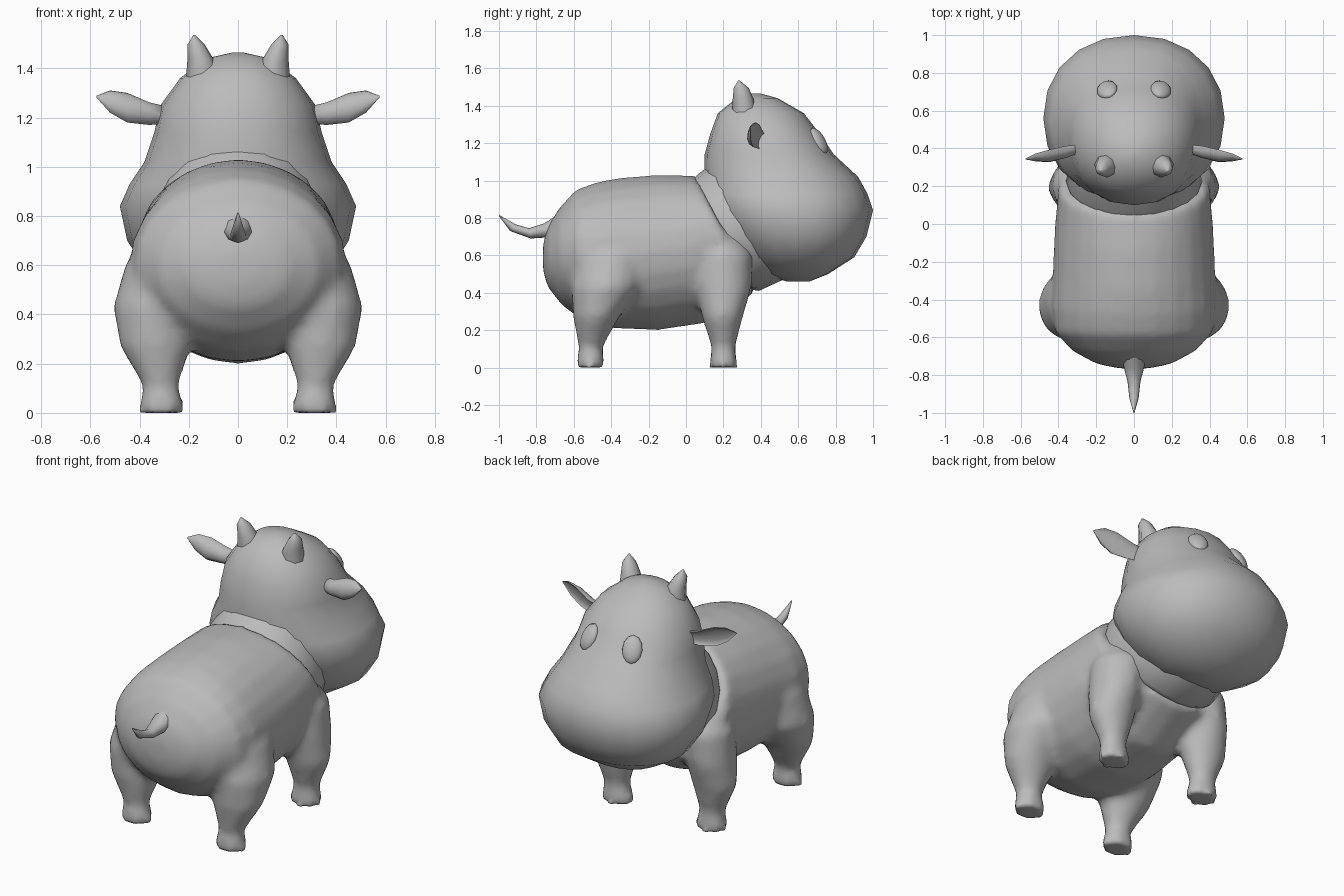
import bpy, bmesh
from math import sin, cos, pi, radians
from mathutils import Vector

if "Cube" in bpy.data.objects:
    bpy.data.objects.remove(bpy.data.objects["Cube"])

grey = bpy.data.materials.new("plain grey")
grey.use_nodes = True
COLOUR = (0.5, 0.5, 0.5, 1)
grey.diffuse_color = COLOUR
next(n for n in grey.node_tree.nodes if n.type == "BSDF_PRINCIPLED").inputs["Base Color"].default_value = COLOUR


def loft(bm, rings, sides=16, power=1.0, cup=False):
    """Skin rings of (centre, u, v); cup folds the +v half inward."""
    loops = []
    for c, u, v in rings:
        loop = []
        for i in range(sides):
            a = 2 * pi * i / sides
            cu, sv = cos(a), sin(a)
            cu = abs(cu) ** power * (1 if cu > 0 else -1)
            sv = abs(sv) ** power * (1 if sv > 0 else -1)
            if cup and sv > 0:
                sv *= -0.35
            loop.append(bm.verts.new(Vector(c) + Vector(u) * cu + Vector(v) * sv))
        loops.append(loop)
    for a, b in zip(loops, loops[1:]):
        for i in range(sides):
            j = (i + 1) % sides
            bm.faces.new((a[i], a[j], b[j], b[i]))
    bm.faces.new(loops[0])
    bm.faces.new(loops[-1])


def finish(name, bm, angle=70):
    bmesh.ops.recalc_face_normals(bm, faces=bm.faces)
    me = bpy.data.meshes.new(name)
    bm.to_mesh(me)
    bm.free()
    me.materials.append(grey)
    ob = bpy.data.objects.new(name, me)
    bpy.context.collection.objects.link(ob)
    bpy.ops.object.select_all(action="DESELECT")
    ob.select_set(True)
    bpy.context.view_layer.objects.active = ob
    bpy.ops.object.shade_smooth_by_angle(angle=radians(angle))
    return ob


def spans(rows):
    """Rings from (y, z) to (y, z) in the middle plane, with a half width."""
    out = []
    for ya, za, yb, zb, w in rows:
        a, b = Vector((0, ya, za)), Vector((0, yb, zb))
        out.append(((a + b) / 2, (a - b) / 2, (w, 0, 0)))
    return out


def slices(rows, side=1):
    """Horizontal rings from x, y, z and two radii."""
    return [((x * side, y, z), (rx, 0, 0), (0, ry, 0)) for x, y, z, rx, ry in rows]


# Trunk and four legs, blended into one skin
bm = bmesh.new()
loft(bm, spans([
    (-.765, .66, -.765, .52, .08), (-.74, .75, -.74, .43, .2),
    (-.68, .85, -.66, .33, .33), (-.59, .95, -.55, .25, .42),
    (-.48, .99, -.4, .21, .44), (-.35, 1.015, -.15, .2, .43),
    (-.15, 1.03, .12, .24, .42), (.05, 1.025, .37, .4, .4)]), 24)
hind = [(.31, -.51, 0, .095, .078), (.31, -.51, .03, .092, .075),
        (.315, -.51, .11, .072, .064),
        (.335, -.48, .27, .145, .125), (.34, -.43, .43, .168, .185),
        (.28, -.4, .6, .18, .2), (.24, -.38, .75, .12, .15)]
fore = [(.31, .2, 0, .095, .078), (.31, .2, .03, .092, .075),
        (.315, .2, .11, .072, .064),
        (.325, .195, .27, .13, .11), (.31, .2, .42, .135, .15),
        (.27, .2, .6, .16, .16), (.24, .17, .75, .1, .1)]
for side in (-1, 1):
    for leg in (hind, fore):
        loft(bm, slices(leg, side))
body = finish("body_and_legs", bm, 180)
remesh = body.modifiers.new("blend", "REMESH")
remesh.mode = "VOXEL"
remesh.voxel_size = .025
remesh.use_smooth_shade = True
relax = body.modifiers.new("relax", "SMOOTH")
relax.iterations = 5

# Neck, emerging from the slanted chest opening
bm = bmesh.new()
loft(bm, spans([(.03, 1.0, .33, .42, .34), (.06, 1.03, .39, .41, .36),
                (.15, 1.1, .52, .47, .34)]), 20)
finish("neck", bm)

# Head: horizontal slices given as height, back, front, half width
bm = bmesh.new()
head = [(1.465, .35, .4, .02), (1.44, .27, .49, .13), (1.36, .17, .63, .235),
        (1.25, .13, .715, .315), (1.14, .1, .79, .34), (1.02, .1, .92, .38),
        (.93, .1, .97, .44), (.84, .12, 1, .48), (.7, .2, .965, .45),
        (.59, .29, .9, .38), (.5, .4, .76, .23), (.46, .54, .66, .06)]
loft(bm, slices([(0, (b + f) / 2, z, w, (f - b) / 2) for z, b, f, w in head]), 20, .93)
finish("head", bm)

# Tail with an upturned tip
bm = bmesh.new()
loft(bm, spans([(-.68, .82, -.68, .69, .058), (-.76, .77, -.75, .695, .055),
                (-.84, .745, -.83, .69, .034), (-.91, .765, -.94, .73, .024),
                (-.997, .815, -1, .81, .003)]), 8)
finish("tail", bm)

for side, label in ((1, "left"), (-1, "right")):
    # Cupped ear, hollow towards the face
    bm = bmesh.new()
    ear = [(.29, .41, 1.21, .035, .035), (.36, .40, 1.215, .045, .05),
           (.45, .375, 1.24, .06, .045), (.52, .36, 1.265, .045, .025),
           (.575, .345, 1.285, .004, .003)]
    loft(bm, [((x * side, y, z), (0, .3 * r, r), (0, d, -.3 * d))
              for x, y, z, r, d in ear], 12, cup=True)
    finish(label + "_ear", bm)

    # Stubby horn
    bm = bmesh.new()
    loft(bm, slices([(.143, .315, 1.34, .068, .065), (.143, .31, 1.39, .066, .063),
                     (.153, .305, 1.44, .052, .055), (.17, .295, 1.495, .036, .04),
                     (.178, .283, 1.535, .004, .004)], side), 8)
    finish(label + "_horn", bm)

    # Oval eye, lying against the brow
    bm = bmesh.new()
    bmesh.ops.create_uvsphere(bm, u_segments=12, v_segments=8, radius=1)
    facing = Vector((.35 * side, .82, .5)).to_track_quat("Z", "Y")
    eye = finish(label + "_eye", bm)
    eye.scale = (.056, .08, .032)
    eye.rotation_euler = facing.to_euler()
    eye.location = (.142 * side, .71, 1.21)
